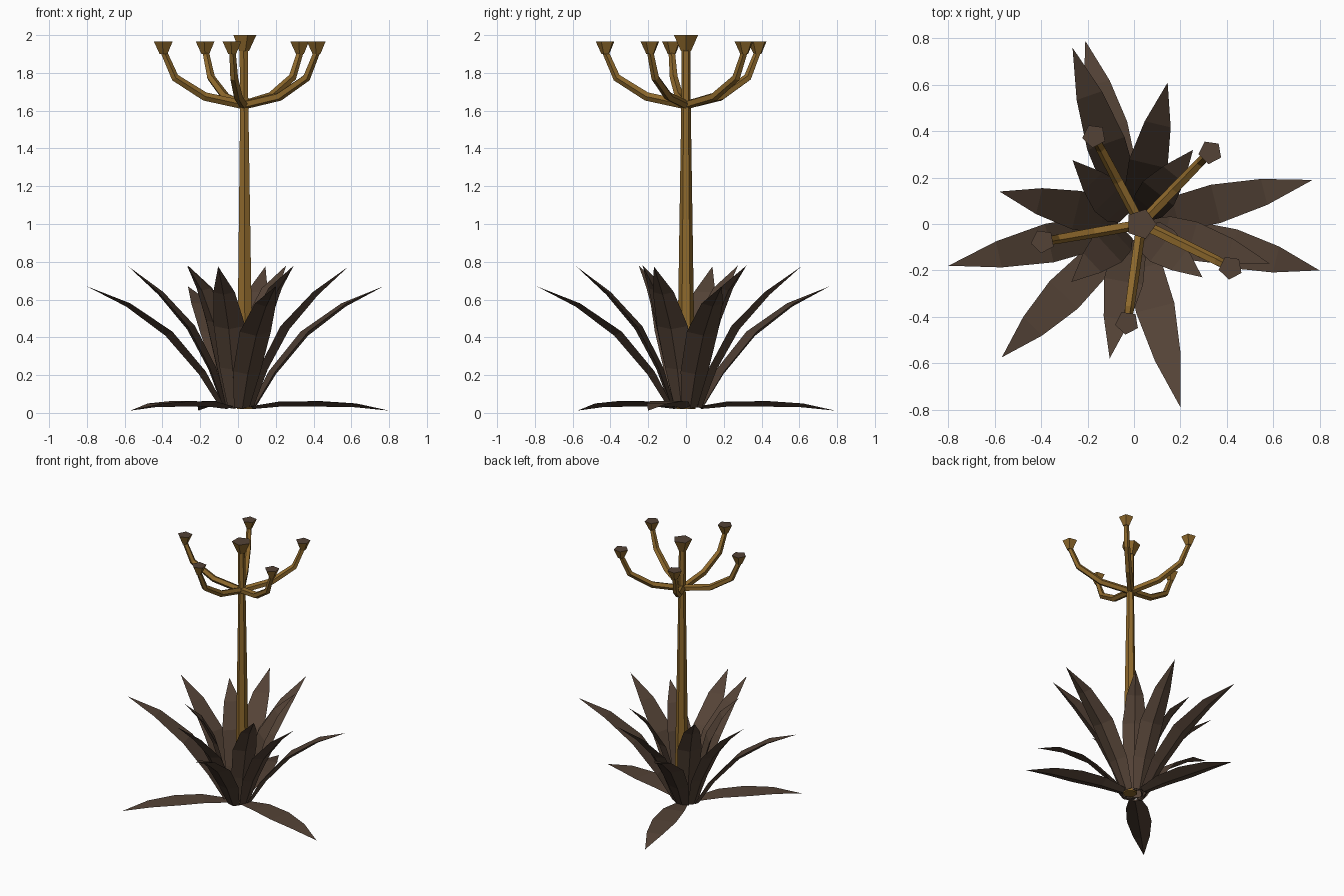
import bpy, bmesh, math
from mathutils import Vector

if "Cube" in bpy.data.objects:
    bpy.data.objects.remove(bpy.data.objects["Cube"])


def material(name, rgb):
    m = bpy.data.materials.new(name)
    m.diffuse_color = (*rgb, 1)
    m.use_nodes = True
    m.node_tree.nodes["Principled BSDF"].inputs["Base Color"].default_value = m.diffuse_color
    return m


LEAF = material("dry_leaf_brown", (0.088, 0.055, 0.037))
GOLD = material("stalk_gold", (0.27, 0.14, 0.025))


def finish(name, bm, mats):
    bmesh.ops.recalc_face_normals(bm, faces=bm.faces)
    me = bpy.data.meshes.new(name)
    bm.to_mesh(me)
    bm.free()
    for m in mats:
        me.materials.append(m)
    ob = bpy.data.objects.new(name, me)
    bpy.context.collection.objects.link(ob)


# Leaf: flat upper face, keeled underside, swept along an (r, z) spine to a tip
WIDTHS = (0.085, 0.15, 0.17, 0.115)


def add_leaf(bm, tip, spine):
    tip = Vector((tip[0], tip[1], 0))
    out = tip.normalized()
    side = Vector((-out.y, out.x, 0))
    k = tip.length / spine[-1][0]
    pts = [out * (r * k) + Vector((0, 0, z)) for r, z in spine]
    rings = []
    for i, w in enumerate(WIDTHS):
        t = (pts[i + 1] - pts[max(i - 1, 0)]).normalized()
        under = side.cross(t).normalized()
        if under.z > 0:
            under = -under
        c = pts[i]
        rings.append([bm.verts.new(p) for p in
                      (c + side * w / 2, c - side * w / 2, c + under * w * 0.17)])
    end = bm.verts.new(pts[-1])
    bm.faces.new(rings[0])
    for a, b in zip(rings, rings[1:]):
        for j in range(3):
            n = (j + 1) % 3
            bm.faces.new((a[j], a[n], b[n], b[j]))
    for j in range(3):
        bm.faces.new((rings[-1][j], rings[-1][(j + 1) % 3], end))


# Leaf whorls: spine profile and tip positions
WHORLS = {
    "ground_leaves": ([(.08, .035), (.24, .06), (.43, .062), (.62, .05), (.81, .012)],
                      [(-.21, .79), (.80, -.20), (-.57, -.575)]),
    "outer_leaves": ([(.08, .03), (.19, .22), (.37, .43), (.59, .58), (.81, .67)],
                     [(-.265, .76), (.77, .19), (.20, -.79), (-.80, -.18)]),
    "middle_leaves": ([(.07, .03), (.14, .24), (.26, .46), (.43, .64), (.61, .775)],
                      [(.145, .61), (.585, -.17), (-.105, -.58), (-.58, .14)]),
    "inner_leaves": ([(.05, .03), (.09, .25), (.16, .49), (.26, .66), (.39, .78)],
                     [(.255, .32), (.295, -.23), (-.265, .275), (-.27, -.25)]),
}
for name, (spine, tips) in WHORLS.items():
    bm = bmesh.new()
    for tip in tips:
        add_leaf(bm, tip, spine)
    finish(name, bm, [LEAF])


# Tube through points with a radius at each point
def add_tube(bm, pts, radii, sides, ref, mat=0):
    rings = []
    for i, (p, r) in enumerate(zip(pts, radii)):
        a = pts[max(i - 1, 0)]
        b = pts[min(i + 1, len(pts) - 1)]
        t = (b - a).normalized()
        v = t.cross(ref).normalized()
        rings.append([bm.verts.new(p + r * (ref * math.cos(q) + v * math.sin(q)))
                      for q in (2 * math.pi * j / sides for j in range(sides))])
    for a, b in zip(rings, rings[1:]):
        for j in range(sides):
            n = (j + 1) % sides
            bm.faces.new((a[j], a[n], b[n], b[j])).material_index = mat
    bm.faces.new(rings[0])
    return bm.faces.new(rings[-1])


# Flower cup: flared five-sided cup with a shallow brown hollow
def add_cup(bm, base, r0, r1, h, ref):
    top = add_tube(bm, [base, base + Vector((0, 0, h))], [r0, r1], 5, ref)
    bmesh.ops.inset_region(bm, faces=[top], thickness=r1 * 0.35, depth=-0.012)
    top.material_index = 1


CX = 0.03
# Central stalk with top cup
bm = bmesh.new()
add_tube(bm, [Vector((CX + .007, 0, 0.02)), Vector((CX + .003, 0, 1.63)), Vector((CX, 0, 1.92))],
         [.05, .025, .025], 6, Vector((0, 1, 0)))
finish("stalk", bm, [GOLD])
bm = bmesh.new()
add_cup(bm, Vector((CX, 0, 1.915)), .028, .067, .085, Vector((1, 0, 0)))
finish("top_cup", bm, [GOLD, LEAF])

# Five curved branches, each carrying a cup
for i in range(5):
    a = math.radians(46 + 72 * i)
    out = Vector((math.cos(a), math.sin(a), 0))
    side = Vector((-out.y, out.x, 0))
    c = Vector((CX, 0, 0))
    path = [c + out * r + Vector((0, 0, z)) for r, z in
            ((0, 1.63), (.21, 1.675), (.37, 1.775), (.43, 1.91))]
    bm = bmesh.new()
    add_tube(bm, path, [.024, .024, .022, .018], 5, side)
    finish(f"branch_{i + 1}", bm, [GOLD])
    bm = bmesh.new()
    add_cup(bm, path[-1] - Vector((0, 0, .01)), .022, .052, .065, out)
    finish(f"cup_{i + 1}", bm, [GOLD, LEAF])
